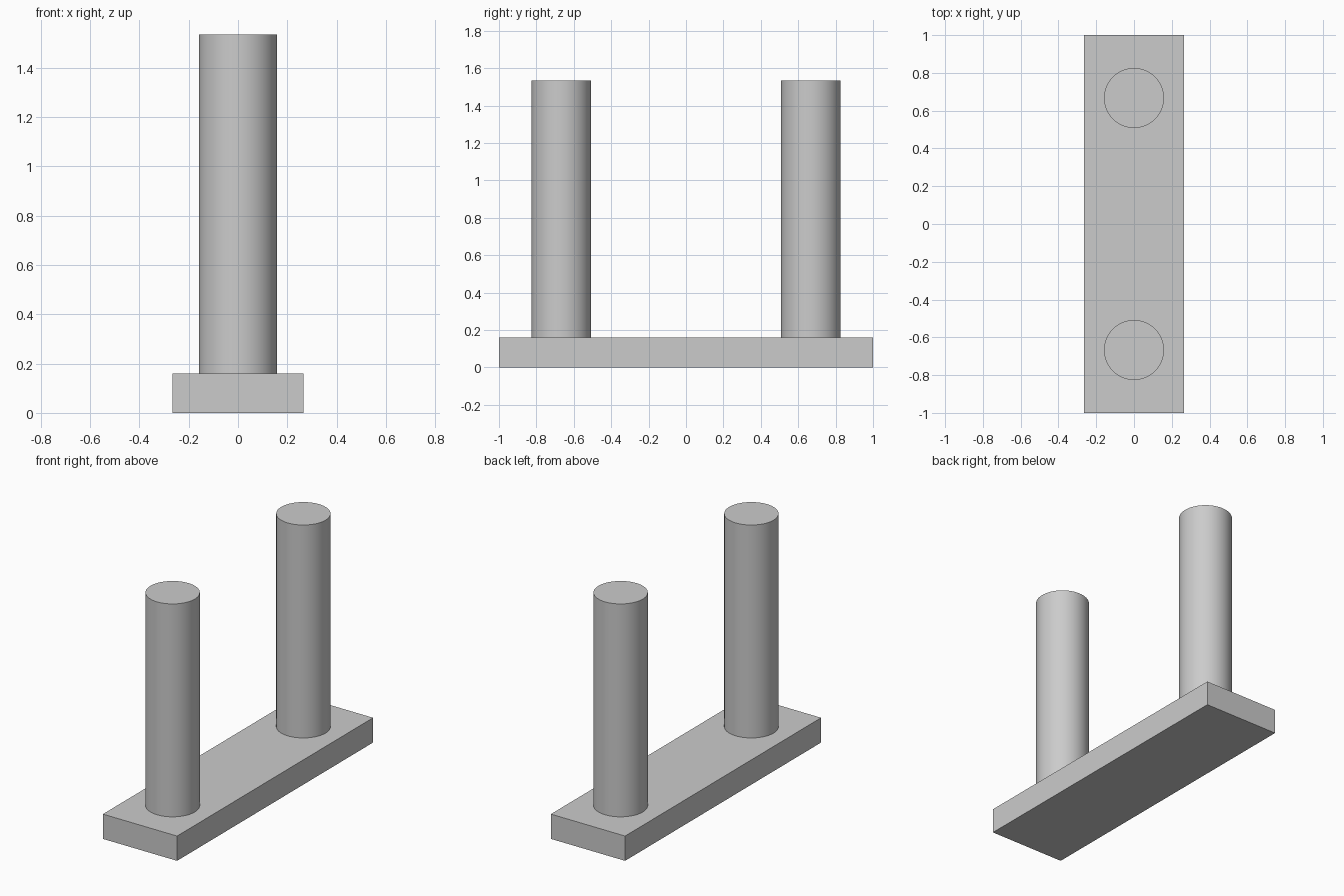
import bpy
import math

default = bpy.data.objects.get("Cube")
if default:
    bpy.data.objects.remove(default, do_unlink=True)

LENGTH, WIDTH, BASE_H = 2.0, 0.53, 0.16
RADIUS, PIN_Y, TOP = 0.159, 0.667, 1.535
SINK = 0.01

grey = bpy.data.materials.new("light grey")
grey.use_nodes = True
color = (0.6, 0.6, 0.6, 1)
grey.diffuse_color = color
grey.node_tree.nodes["Principled BSDF"].inputs["Base Color"].default_value = color


def finish(name):
    obj = bpy.context.object
    obj.name = obj.data.name = name
    obj.data.materials.append(grey)
    return obj


# Flat rectangular base
bpy.ops.mesh.primitive_cube_add(size=1, location=(0, 0, BASE_H / 2))
base = finish("base_plate")
base.scale = (WIDTH, LENGTH, BASE_H)
bpy.ops.object.transform_apply(location=False, rotation=False, scale=True)

# Two round pins, set slightly into the base
for name, side in (("front_pin", -1), ("back_pin", 1)):
    bottom = BASE_H - SINK
    bpy.ops.mesh.primitive_cylinder_add(
        vertices=64, radius=RADIUS, depth=TOP - bottom,
        location=(0, side * PIN_Y, (TOP + bottom) / 2))
    finish(name)
    bpy.ops.object.shade_smooth_by_angle(angle=math.radians(30))
